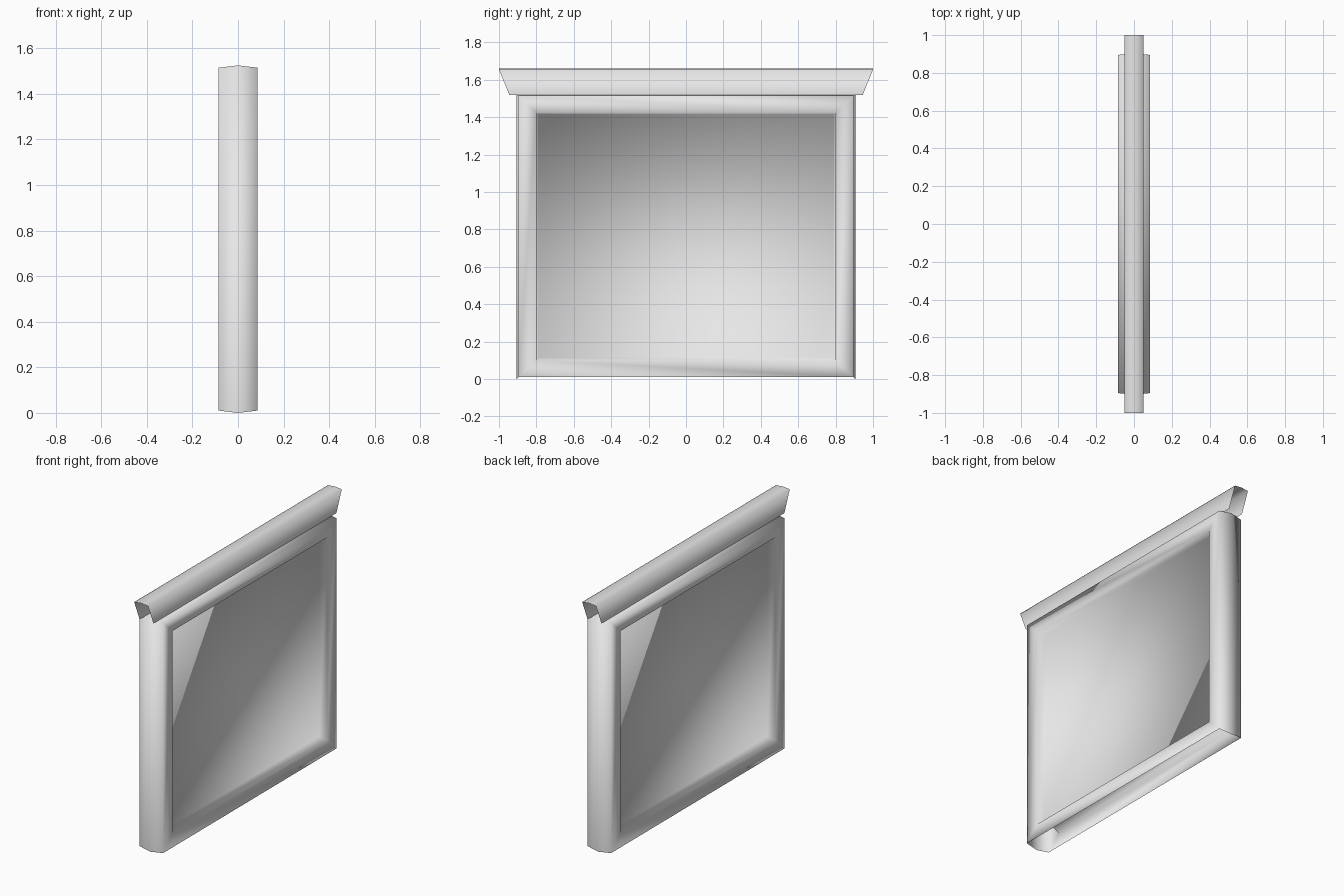
import bpy, bmesh

cube = bpy.data.objects.get("Cube")
if cube:
    bpy.data.objects.remove(cube, do_unlink=True)

grey = bpy.data.materials.new("light_grey")
grey.use_nodes = True
colour = (0.8, 0.8, 0.8, 1)
grey.diffuse_color = colour
grey.node_tree.nodes["Principled BSDF"].inputs["Base Color"].default_value = colour


def finish(bm, name):
    bmesh.ops.recalc_face_normals(bm, faces=bm.faces)
    mesh = bpy.data.meshes.new(name)
    bm.to_mesh(mesh)
    bm.free()
    mesh.materials.append(grey)
    mesh.shade_smooth()
    obj = bpy.data.objects.new(name, mesh)
    bpy.context.collection.objects.link(obj)
    return obj


# Framed board: nested rectangles (x, half width, bottom, top)
half = [(0.035, 0.79, 0.115, 1.415),   # panel
        (0.085, 0.80, 0.10, 1.425),    # inner rim
        (0.085, 0.895, 0.01, 1.515)]   # outer rim
bow = (0, 0.905, 0, 1.525)             # bowed outer centre line
sections = half + [bow] + [(-x, w, b, t) for x, w, b, t in reversed(half)]

bm = bmesh.new()
rings = [[bm.verts.new((x, y, z)) for y, z in ((-w, b), (w, b), (w, t), (-w, t))]
         for x, w, b, t in sections]
for n, (r, s) in enumerate(zip(rings, rings[1:])):
    for i in range(4):
        if i == 0 and n in (2, 3):     # underside stays open
            continue
        j = (i + 1) % 4
        bm.faces.new((r[i], r[j], s[j], s[i]))
# Each panel is split from bottom front to top back
for ring in (rings[0], rings[-1]):
    a, b, c, d = ring
    bm.faces.new((a, b, c))
    bm.faces.new((a, c, d))
finish(bm, "framed_board")

# Cap rail: open channel with slanted ends
bm = bmesh.new()
profile = [(-0.05, 1.52, 0.945), (-0.05, 1.655, 1), (0, 1.66, 1),
           (0.05, 1.655, 1), (0.05, 1.52, 0.945)]
pairs = [[bm.verts.new((x, side * w, z)) for side in (-1, 1)] for x, z, w in profile]
for p, q in zip(pairs, pairs[1:]):
    bm.faces.new((p[0], p[1], q[1], q[0]))
finish(bm, "cap_rail")
